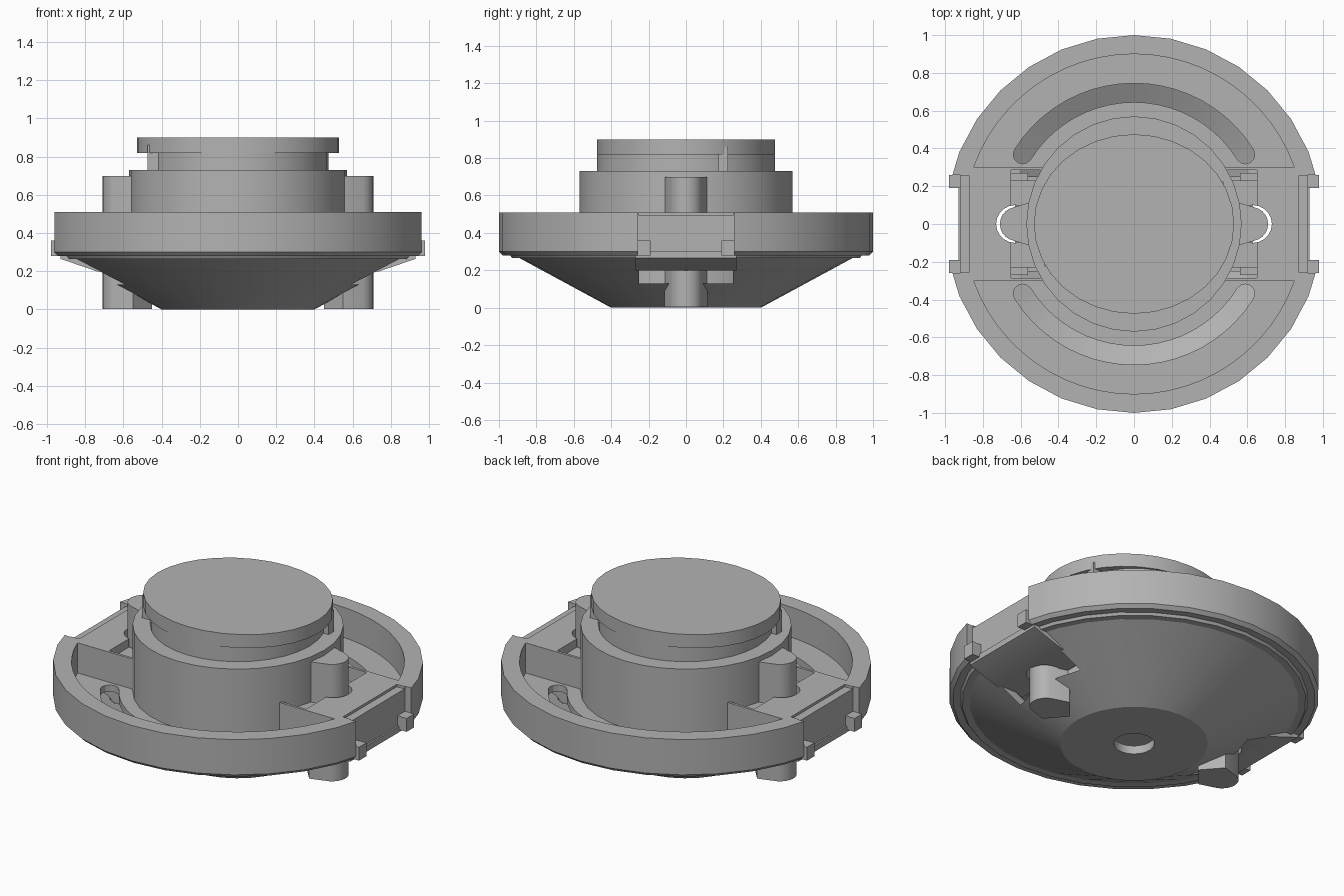
import bpy, bmesh
from math import sin, cos, pi, radians
from mathutils import Matrix

if "Cube" in bpy.data.objects:
    bpy.data.objects.remove(bpy.data.objects["Cube"], do_unlink=True)

grey = bpy.data.materials.new("light grey")
grey.use_nodes = True
grey.diffuse_color = (0.45, 0.45, 0.45, 1)
grey.node_tree.nodes["Principled BSDF"].inputs["Base Color"].default_value = grey.diffuse_color


def make(name, bm):
    bmesh.ops.recalc_face_normals(bm, faces=bm.faces)
    me = bpy.data.meshes.new(name)
    bm.to_mesh(me)
    bm.free()
    me.materials.append(grey)
    ob = bpy.data.objects.new(name, me)
    bpy.context.collection.objects.link(ob)
    return ob


def arc(r, a, b, n, cx=0, cy=0, ry=None):
    """Points along an arc, angles in degrees."""
    ry = ry or r
    return [(cx + r * cos(radians(a + (b - a) * i / n)),
             cy + ry * sin(radians(a + (b - a) * i / n))) for i in range(n + 1)]


def prism(name, outline, z0, z1):
    bm = bmesh.new()
    face = bm.faces.new([bm.verts.new((x, y, z0)) for x, y in outline])
    top = bmesh.ops.extrude_face_region(bm, geom=[face])["geom"]
    bmesh.ops.translate(bm, vec=(0, 0, z1 - z0),
                        verts=[v for v in top if isinstance(v, bmesh.types.BMVert)])
    return make(name, bm)


def disc(name, r, z0, z1, n=32, ry=None, cx=0):
    return prism(name, arc(r, 0, 360, n, cx, 0, ry)[:-1], z0, z1)


def box(name, x0, x1, y0, y1, z0, z1):
    return prism(name, [(x0, y0), (x1, y0), (x1, y1), (x0, y1)], z0, z1)


def lathe(name, profile, n=32):
    bm = bmesh.new()
    rings = [[bm.verts.new((r * cos(2 * pi * i / n), r * sin(2 * pi * i / n), z))
              for i in range(n)] for r, z in profile]
    for k, ring in enumerate(rings):
        nxt = rings[(k + 1) % len(rings)]
        for i in range(n):
            j = (i + 1) % n
            bm.faces.new((ring[i], ring[j], nxt[j], nxt[i]))
    return make(name, bm)


def turned(ob, name):
    """Copy turned half a revolution about z."""
    twin = ob.copy()
    twin.data = ob.data.copy()
    twin.data.transform(Matrix.Rotation(pi, 4, "Z"))
    twin.name = name
    bpy.context.collection.objects.link(twin)
    return twin


def cut(ob, cutters):
    """Subtract each cutter, then discard it."""
    for c in cutters:
        mod = ob.modifiers.new("cut", "BOOLEAN")
        mod.operation = "DIFFERENCE"
        mod.solver = "EXACT"
        mod.object = c
    bpy.context.view_layer.update()
    result = bpy.data.meshes.new_from_object(
        ob.evaluated_get(bpy.context.evaluated_depsgraph_get()))
    ob.modifiers.clear()
    ob.data = result
    for c in cutters:
        bpy.data.objects.remove(c, do_unlink=True)


# Hollow dished body with a thick rim
body = lathe("body", [(.11, 0), (.4, 0), (.89, .265), (.93, .265), (.94, .28), (.98, .28),
                      (1, .3), (1, .51), (.5, .51), (.5, .29), (.83, .29), (.4, .05), (.11, .05)])

# Crescent pockets and curved slots, plus side openings
cutters = []
slot = (arc(.745, 32, 148, 20) + arc(.05, 148, 328, 6, .695 * cos(radians(148)),
        .695 * sin(radians(148)))[1:-1] + arc(.645, 148, 32, 20)
        + arc(.05, 212, 392, 6, .695 * cos(radians(32)), .695 * sin(radians(32)))[1:-1])
side = [prism("pocket", arc(.9, 19.5, 160.5, 24), .33, .6),
        prism("slot", slot, .27, .4),
        box("flat", .92, 1.2, -.26, .26, .2, .6),
        box("window", .45, 1.2, -.25, .25, .13, .28),
        box("gap", .4, .65, -.285, .285, .2, .6),
        box("step", .87, 1.2, -.255, .255, .495, .6),
        disc("notch", .1, .25, .6, 20, cx=.63)]
for c in side:
    cutters += [c, turned(c, c.name + "_twin")]
cut(body, cutters)

# Centre hub and locking cap with two widened lobes
disc("hub", .57, .1, .73)
disc("cap", .475, .73, .898)
disc("cap_lobes", .53, .82, .9, ry=.475)

# Side mechanisms, each repeated on the opposite side
parts = []
arm = box("inner_arm", .5, .65, -.23, .23, .3, .46)
cut(arm, [disc("arm_notch", .1, .2, .6, 20, cx=.63)])
parts.append(arm)

# Locking pin with a rounded nose and a pointed inner edge
pin_outline = [(.45, 0), (.55, -.115)] + arc(.09, -65, 65, 8, .62, 0) + [(.55, .115)]
parts.append(prism("pin", pin_outline, .003, .7))

# Sloped lever plate beneath each flat side
lever = prism("lever", [(.56, .2), (.74, .2), (.93, .265), (.93, .3), (.56, .3)], -.27, .27)
lever.data.transform(Matrix.Rotation(pi / 2, 4, "X"))
cut(lever, [disc("lever_notch", .1, .1, .6, 20, cx=.63)])
parts.append(lever)

for y, tag in ((-.225, "front"), (.225, "back")):
    parts.append(box(tag + "_tab", .91, .98, y - .035, y + .035, .28, .36))
parts.append(box("cap_key", .41, .475, .175, .225, .72, .86))
for p in parts:
    p.name = "left_" + p.name
    turned(p, p.name.replace("left_", "right_"))

# Smooth the round walls, keep the edges crisp
bpy.ops.object.select_all(action="DESELECT")
for ob in bpy.context.collection.objects:
    if ob.type == "MESH" and grey.name in ob.data.materials:
        ob.select_set(True)
        bpy.context.view_layer.objects.active = ob
bpy.ops.object.shade_smooth_by_angle(angle=radians(25))
